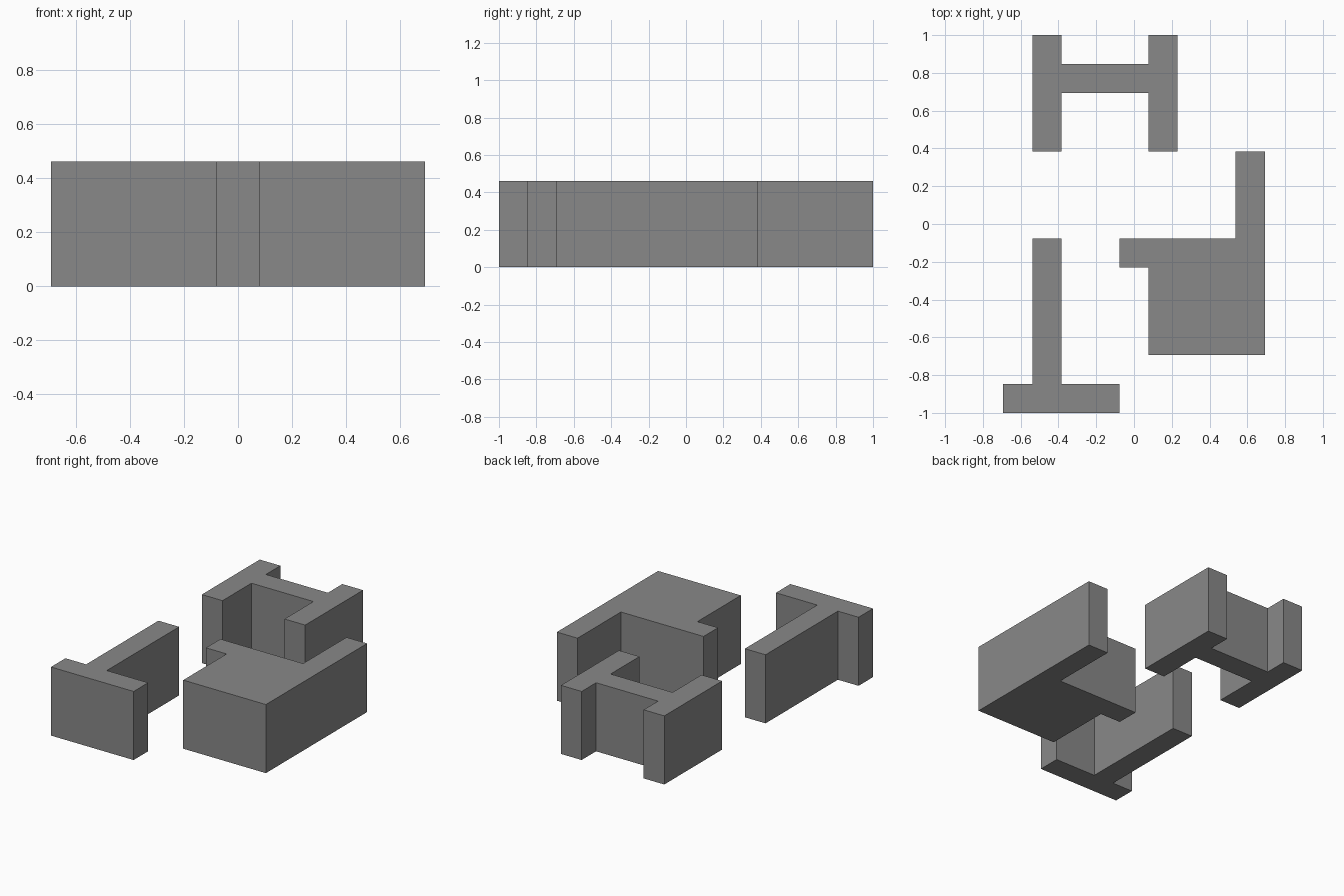
import bpy
import bmesh

cube = bpy.data.objects.get("Cube")
if cube:
    bpy.data.objects.remove(cube, do_unlink=True)

CELL = 2 / 13          # plan grid: 9 cells wide, 13 deep
HEIGHT = 3 * CELL

grey = bpy.data.materials.new("plain_grey")
grey.use_nodes = True
colour = (0.25, 0.25, 0.25, 1)
grey.diffuse_color = colour
grey.node_tree.nodes["Principled BSDF"].inputs["Base Color"].default_value = colour


def extrude_plan(name, outline):
    """Raise a counter-clockwise plan outline, given in grid cells, into a prism."""
    bm = bmesh.new()
    base = bm.faces.new([bm.verts.new(((x - 4.5) * CELL, (y - 6.5) * CELL, 0))
                         for x, y in outline])
    top = bmesh.ops.extrude_face_region(bm, geom=[base], use_keep_orig=True)["geom"]
    for v in top:
        if isinstance(v, bmesh.types.BMVert):
            v.co.z = HEIGHT
    bmesh.ops.recalc_face_normals(bm, faces=bm.faces[:])
    mesh = bpy.data.meshes.new(name)
    bm.to_mesh(mesh)
    bm.free()
    mesh.materials.append(grey)
    obj = bpy.data.objects.new(name, mesh)
    bpy.context.collection.objects.link(obj)
    return obj


# T-shaped wall at the front right
extrude_plan("t_shaped_wall", [(0, 0), (4, 0), (4, 1), (2, 1),
                               (2, 6), (1, 6), (1, 1), (0, 1)])

# Solid block with a side tab and a rear arm
extrude_plan("solid_block_with_arm", [(5, 2), (9, 2), (9, 9), (8, 9),
                                      (8, 6), (4, 6), (4, 5), (5, 5)])

# H-shaped wall at the back
extrude_plan("h_shaped_wall", [(1, 9), (2, 9), (2, 11), (5, 11), (5, 9), (6, 9),
                               (6, 13), (5, 13), (5, 12), (2, 12), (2, 13), (1, 13)])
